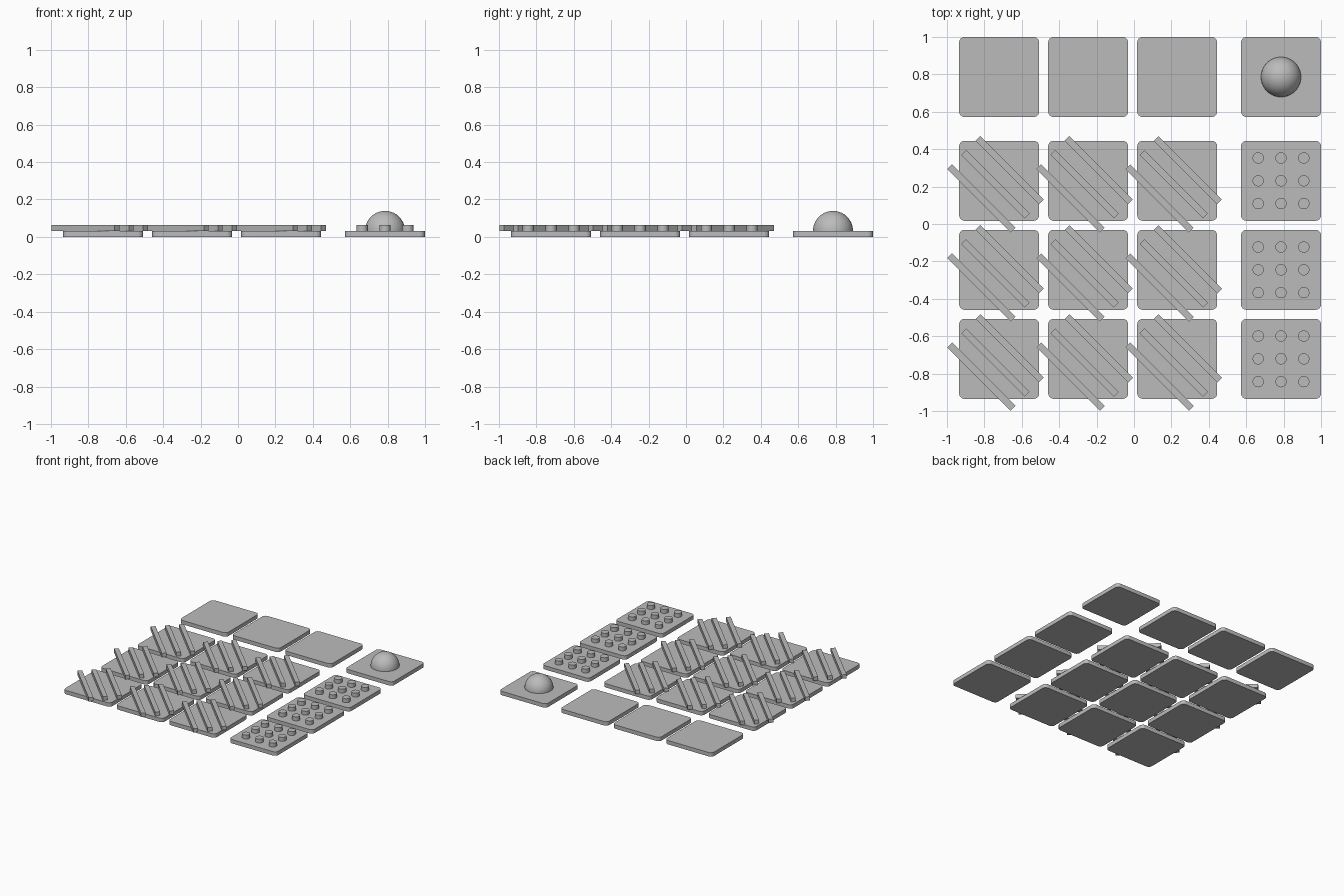
import bpy, bmesh, math
from mathutils import Matrix

if "Cube" in bpy.data.objects:
    bpy.data.objects.remove(bpy.data.objects["Cube"])

grey = bpy.data.materials.new("grey")
grey.diffuse_color = (0.5, 0.5, 0.5, 1)
grey.use_nodes = True
grey.node_tree.nodes["Principled BSDF"].inputs["Base Color"].default_value = grey.diffuse_color

SIZE, CORNER, T = 0.428, 0.03, 0.032   # tile side, corner radius, layer thickness


def make(name, bm, loc, angle=0.0, smooth=True):
    mesh = bpy.data.meshes.new(name)
    bm.to_mesh(mesh)
    bm.free()
    mesh.materials.append(grey)
    ob = bpy.data.objects.new(name, mesh)
    bpy.context.collection.objects.link(ob)
    ob.location = loc
    ob.rotation_euler.z = angle
    if smooth:
        bpy.ops.object.select_all(action='DESELECT')
        ob.select_set(True)
        bpy.context.view_layer.objects.active = ob
        bpy.ops.object.shade_smooth_by_angle(angle=math.radians(35))
    return ob


def box(sx, sy, sz):
    bm = bmesh.new()
    bmesh.ops.create_cube(bm, size=1, matrix=Matrix.Translation((0, 0, sz / 2))
                          @ Matrix.Diagonal((sx, sy, sz, 1)))
    return bm


# Square tile with rounded corners
def tile(x, y):
    bm = box(SIZE, SIZE, T)
    upright = [e for e in bm.edges if abs(e.verts[0].co.z - e.verts[1].co.z) > T / 2]
    bmesh.ops.bevel(bm, geom=upright, offset=CORNER, segments=6, profile=0.5, affect='EDGES')
    make("tile", bm, (x, y, 0))


# Three diagonal bars
def bars(x, y):
    for d in (-0.095, -0.019, 0.057):
        make("diagonal_bar", box(0.48, 0.036, T), (x + d, y + d, T), -math.pi / 4, False)


# Three by three grid of round studs
def studs(x, y):
    for i in (-1, 0, 1):
        for j in (-1, 0, 1):
            bm = bmesh.new()
            bmesh.ops.create_cone(bm, cap_ends=True, segments=32, radius1=0.03, radius2=0.03,
                                  depth=T, matrix=Matrix.Translation((0, 0, T / 2)))
            make("stud", bm, (x + i * 0.122, y + j * 0.122, T))


# Half-sphere knob
def dome(x, y):
    bm = bmesh.new()
    bmesh.ops.create_uvsphere(bm, u_segments=48, v_segments=32, radius=0.107)
    low = [v for v in bm.verts if v.co.z < -1e-4]
    bmesh.ops.delete(bm, geom=low, context='VERTS')
    bmesh.ops.holes_fill(bm, edges=[e for e in bm.edges if e.is_boundary], sides=0)
    make("dome", bm, (x, y, T))


# Four by four layout: bars in the block, studs at the right, plain tiles at the back
centres = (-0.721, -0.245, 0.231, 0.786)
for c, x in enumerate(centres):
    for r, y in enumerate(centres):
        tile(x, y)
        if c < 3 and r < 3:
            bars(x, y)
        elif c == 3 and r < 3:
            studs(x, y)
        elif c == 3:
            dome(x, y)
